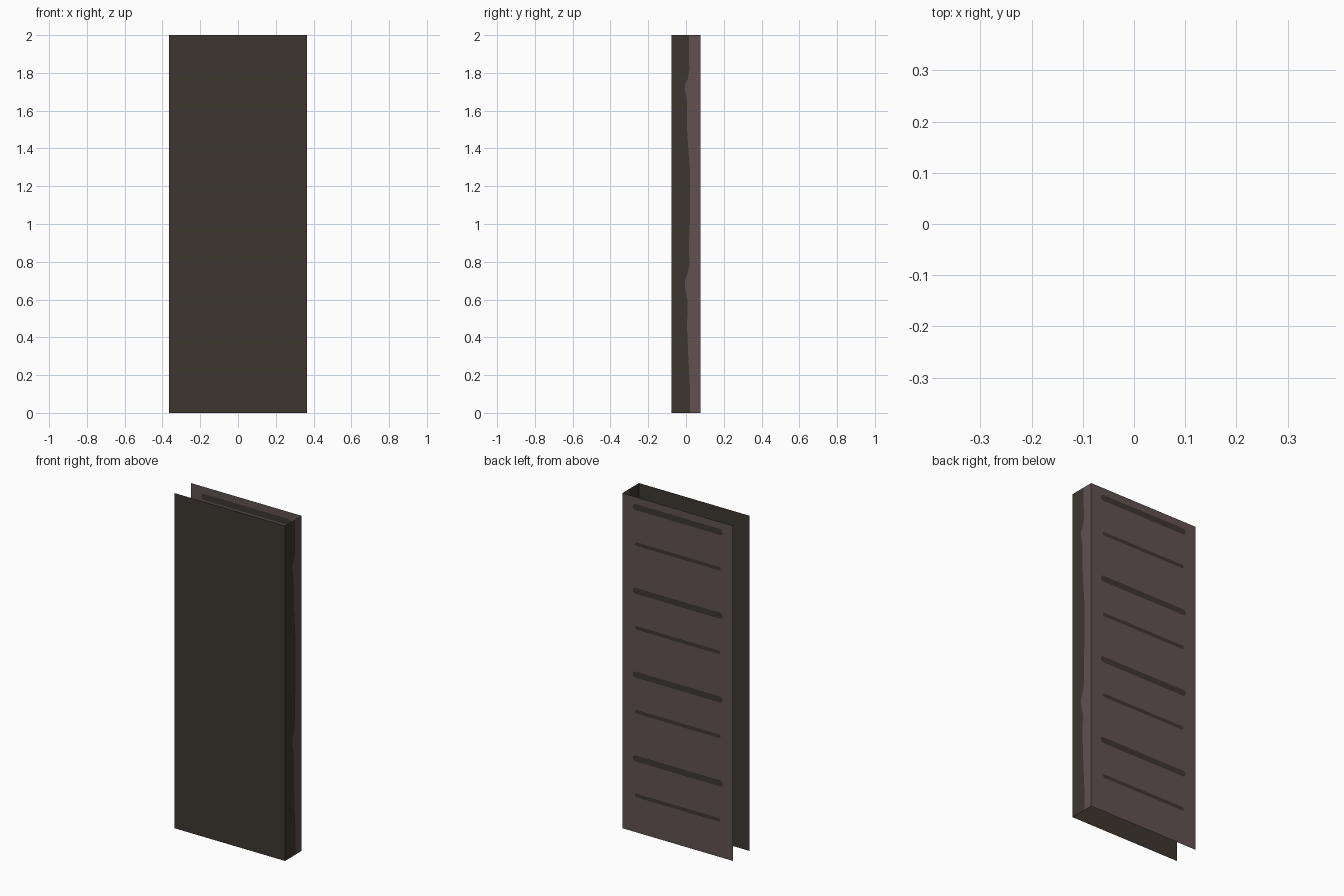
import bpy, bmesh, math

if "Cube" in bpy.data.objects:
    bpy.data.objects.remove(bpy.data.objects["Cube"])

W, D, H = 0.365, 0.078, 2.0   # half width, half depth, height


def material(name, rgb):
    m = bpy.data.materials.new(name)
    m.diffuse_color = (*rgb, 1)
    m.use_nodes = True
    m.node_tree.nodes["Principled BSDF"].inputs["Base Color"].default_value = m.diffuse_color
    return m


MATS = [material("dark brown", (0.048, 0.037, 0.029)),
        material("dusty mauve", (0.117, 0.084, 0.083))]


def panel(name, polys, place, outward):
    """Flat panel from (2D outline, material index) pieces; place maps 2D to 3D."""
    bm = bmesh.new()
    for pts, mat in polys:
        f = bm.faces.new([bm.verts.new(place(*p)) for p in pts])
        f.material_index = mat
        f.normal_update()
        if f.normal.dot(outward) < 0:
            f.normal_flip()
    bmesh.ops.remove_doubles(bm, verts=bm.verts, dist=1e-5)
    bmesh.ops.triangulate(bm, faces=[f for f in bm.faces if len(f.verts) > 4])
    me = bpy.data.meshes.new(name)
    bm.to_mesh(me)
    bm.free()
    for m in MATS:
        me.materials.append(m)
    ob = bpy.data.objects.new(name, me)
    bpy.context.collection.objects.link(ob)
    return ob


def vec(x, y, z):
    from mathutils import Vector
    return Vector((x, y, z))


# Plain front panel
panel("front_panel", [([(-W, 0), (W, 0), (W, H), (-W, H)], 0)],
      lambda x, z: (x, -D, z), vec(0, -1, 0))


# Back panel: one band per slot, split along the slot's centre line
def half_slot(zc, half_len, r, sign, n=8):
    """Round-ended half outline, running right to left."""
    c = half_len - r
    right = [(c + r * math.cos(a), zc + sign * r * math.sin(a))
             for a in (math.pi / 2 * i / n for i in range(n + 1))]
    return right + [(-x, z) for x, z in reversed(right)]


slots = []
for i in range(4):
    slots.append((0.22 + 0.5 * i, 0.282, 0.011))   # thin
    slots.append((0.44 + 0.5 * i, 0.296, 0.018))   # thick

cuts = [0] + [(a[0] + b[0]) / 2 for a, b in zip(slots, slots[1:])] + [H]
pieces = []
for k, (zc, hl, r) in enumerate(slots):
    up, low = half_slot(zc, hl, r, 1), half_slot(zc, hl, r, -1)
    pieces.append(([(-W, cuts[k + 1]), (W, cuts[k + 1]), (W, zc)] + up + [(-W, zc)], 1))
    pieces.append(([(-W, cuts[k]), (W, cuts[k]), (W, zc)] + low + [(-W, zc)], 1))
    pieces.append((up + low[-2:0:-1], 0))
panel("back_panel", pieces, lambda x, z: (x, D, z), vec(0, 1, 0))

# Right side panel: worn, wavy border between the two colours (z, y)
border = [(0, .02), (.15, .02), (.3, .012), (.45, .006), (.6, .008), (.66, -.005),
          (.7, -.006), (.73, .005), (.78, .018), (.9, .016), (1, .02), (1.3, .02),
          (1.4, .012), (1.5, .006), (1.66, .004), (1.7, -.005), (1.74, -.006),
          (1.77, .01), (1.82, .018), (1.9, .015), (2, .015)]
strips = []
for (z0, y0), (z1, y1) in zip(border, border[1:]):
    strips.append(([(-D, z0), (y0, z0), (y1, z1), (-D, z1)], 0))
    strips.append(([(y0, z0), (D, z0), (D, z1), (y1, z1)], 1))
panel("side_panel", strips, lambda y, z: (W, y, z), vec(1, 0, 0))
